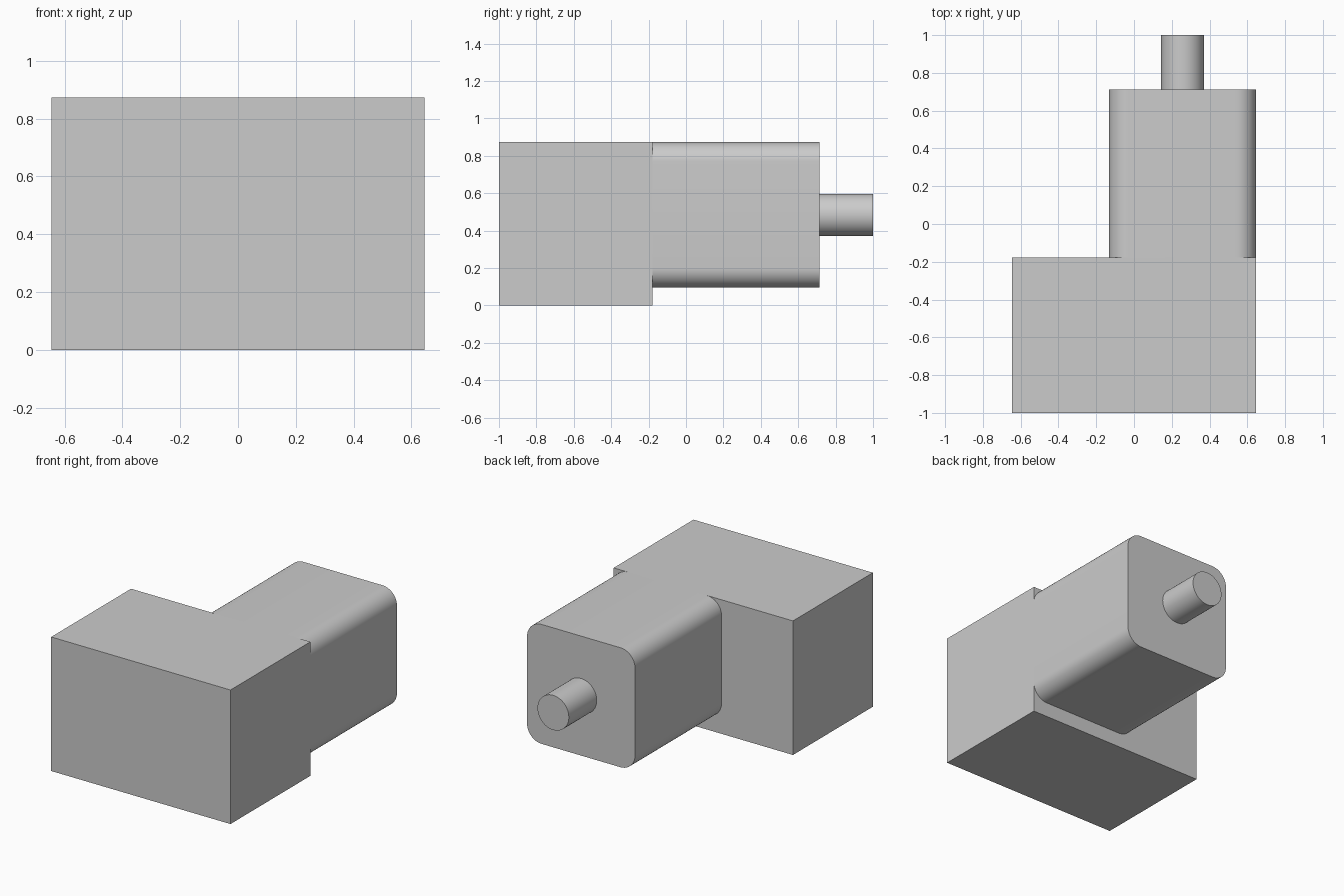
import bpy
import bmesh
from math import radians, sin, cos, pi

cube = bpy.data.objects.get("Cube")
if cube:
    bpy.data.objects.remove(cube, do_unlink=True)

grey = bpy.data.materials.new("plain_grey")
grey.use_nodes = True
colour = (0.6, 0.6, 0.6, 1)
grey.diffuse_color = colour
grey.node_tree.nodes["Principled BSDF"].inputs["Base Color"].default_value = colour


def extrude_y(name, outline, y0, y1):
    """Extrude a closed (x, z) outline from y0 to y1."""
    bm = bmesh.new()
    face = bm.faces.new([bm.verts.new((x, y0, z)) for x, z in outline])
    grown = bmesh.ops.extrude_face_region(bm, geom=[face], use_keep_orig=True)
    moved = [v for v in grown["geom"] if isinstance(v, bmesh.types.BMVert)]
    bmesh.ops.translate(bm, verts=moved, vec=(0, y1 - y0, 0))
    bmesh.ops.recalc_face_normals(bm, faces=bm.faces)
    mesh = bpy.data.meshes.new(name)
    bm.to_mesh(mesh)
    bm.free()
    mesh.materials.append(grey)
    obj = bpy.data.objects.new(name, mesh)
    bpy.context.collection.objects.link(obj)
    bpy.ops.object.select_all(action="DESELECT")
    obj.select_set(True)
    bpy.context.view_layer.objects.active = obj
    bpy.ops.object.shade_smooth_by_angle(angle=radians(30))
    return obj


def rounded_rect(cx, cz, width, height, radius, steps):
    """Outline with one arc per corner; a full radius gives a circle."""
    points = []
    for corner, (sx, sz) in enumerate([(1, 1), (-1, 1), (-1, -1), (1, -1)]):
        ax = cx + sx * (width / 2 - radius)
        az = cz + sz * (height / 2 - radius)
        for i in range(steps):
            a = (corner + i / (steps - 1)) * pi / 2
            points.append((ax + radius * cos(a), az + radius * sin(a)))
    return points


def circle(cx, cz, radius, count):
    return [(cx + radius * cos(2 * pi * i / count),
             cz + radius * sin(2 * pi * i / count)) for i in range(count)]


half_width, height = 0.646, 0.873
body_size = 0.778
body_x, body_z = half_width - body_size / 2, height - body_size / 2
joint_y, body_end = -0.178, 0.713

# Wide gearbox block at the front
extrude_y("gearbox", [(-half_width, 0), (half_width, 0),
                      (half_width, height), (-half_width, height)], -1, joint_y)

# Rounded motor body, flush with the block's top and left side
extrude_y("motor_body", rounded_rect(body_x, body_z, body_size, body_size, 0.105, 12),
          joint_y, body_end)

# Round shaft on the back
extrude_y("rear_shaft", circle(body_x, body_z, 0.113, 48), body_end, 1)
